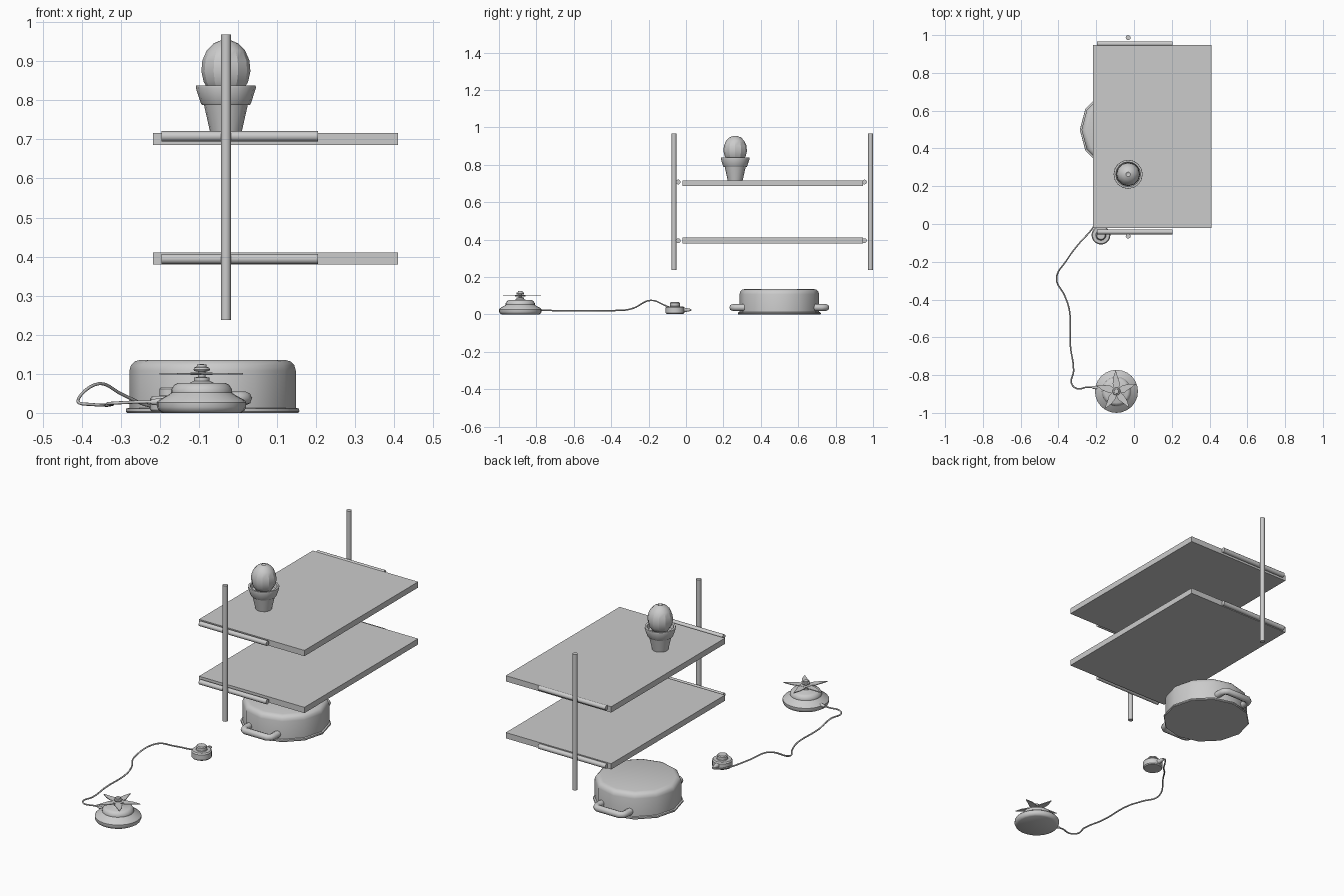
import bpy, bmesh, math
from mathutils import Vector

if "Cube" in bpy.data.objects:
    bpy.data.objects.remove(bpy.data.objects["Cube"])


def finish(name, bm, angle=35):
    bmesh.ops.remove_doubles(bm, verts=bm.verts, dist=1e-5)
    bmesh.ops.recalc_face_normals(bm, faces=bm.faces)
    me = bpy.data.meshes.new(name)
    bm.to_mesh(me)
    bm.free()
    ob = bpy.data.objects.new(name, me)
    bpy.context.collection.objects.link(ob)
    bpy.ops.object.select_all(action='DESELECT')
    ob.select_set(True)
    bpy.context.view_layer.objects.active = ob
    bpy.ops.object.shade_smooth_by_angle(angle=math.radians(angle))
    return ob


def lathe(name, profile, loc, sides, angle=35):
    """Spin (radius, z) points around a vertical axis."""
    bm = bmesh.new()
    rings = []
    for r, z in profile:
        if r == 0:
            rings.append([bm.verts.new((loc[0], loc[1], z))] * sides)
        else:
            rings.append([bm.verts.new((loc[0] + r * math.cos(2 * math.pi * i / sides),
                                        loc[1] + r * math.sin(2 * math.pi * i / sides), z))
                          for i in range(sides)])
    for a, b in zip(rings, rings[1:]):
        for i in range(sides):
            j = (i + 1) % sides
            bm.faces.new(list(dict.fromkeys((a[i], a[j], b[j], b[i]))))
    return finish(name, bm, angle)


def rod(name, a, b, r1, r2=None, sides=12):
    """Capped cylinder or cone between two points."""
    a, b = Vector(a), Vector(b)
    bm = bmesh.new()
    bmesh.ops.create_cone(bm, cap_ends=True, segments=sides, radius1=r1,
                          radius2=r1 if r2 is None else r2, depth=(b - a).length)
    bm.transform((b - a).to_track_quat('Z', 'Y').to_matrix().to_4x4())
    bmesh.ops.translate(bm, verts=bm.verts, vec=(a + b) / 2)
    return finish(name, bm)


def box(name, lo, hi):
    bm = bmesh.new()
    bmesh.ops.create_cube(bm, size=1)
    for v in bm.verts:
        v.co = [lo[i] + (v.co[i] + 0.5) * (hi[i] - lo[i]) for i in range(3)]
    return finish(name, bm)


def tube(name, points, r, smooth=True):
    """Round tube along a path."""
    cu = bpy.data.curves.new(name, 'CURVE')
    cu.dimensions = '3D'
    cu.bevel_depth = r
    cu.bevel_resolution = 2
    cu.resolution_u = 6
    cu.use_fill_caps = True
    if smooth:
        s = cu.splines.new('BEZIER')
        s.bezier_points.add(len(points) - 1)
        for bp, p in zip(s.bezier_points, points):
            bp.co = p
            bp.handle_left_type = bp.handle_right_type = 'AUTO'
    else:
        s = cu.splines.new('POLY')
        s.points.add(len(points) - 1)
        for sp, p in zip(s.points, points):
            sp.co = (*p, 1)
        s.use_smooth = True
    ob = bpy.data.objects.new(name, cu)
    bpy.context.collection.objects.link(ob)
    return ob


# Two shelves with a bar at each end
for level, z, bz in (("upper", 0.701, 0.708), ("lower", 0.395, 0.394)):
    box(level + "_shelf", (-0.218, -0.02, z - 0.0155), (0.409, 0.947, z + 0.0155))
    for end, y in (("front", -0.042), ("back", 0.954)):
        rod(f"{level}_{end}_bar", (-0.196, y, bz), (0.205, y, bz), 0.013)

# Upright posts
for end, y in (("front", -0.064), ("back", 0.987)):
    rod(end + "_post", (-0.031, y, 0.238), (-0.031, y, 0.968), 0.013)

# Plant pot with thick rim, and a round cactus in it
plant = (-0.031, 0.263)
lathe("plant_pot", [(0, 0.717), (0.040, 0.717), (0.056, 0.788), (0.061, 0.788),
                    (0.064, 0.792), (0.077, 0.832), (0.076, 0.838), (0.066, 0.838),
                    (0.060, 0.815), (0, 0.815)], plant, 16)
ball = [(0, 0.800)]
for k in range(1, 8):
    t = math.pi * k / 8.4
    ball.append((0.063 * math.sin(t), 0.880 - 0.076 * math.cos(t)))
ball += [(0.012, 0.954), (0, 0.947)]
lathe("cactus", ball, plant, 12, 25)

# Cooking pot with base flange
pot = (-0.065, 0.499)
lathe("cooking_pot", [(0, 0), (0.219, 0), (0.222, 0.004), (0.221, 0.011), (0.213, 0.013),
                      (0.213, 0.108), (0.209, 0.122), (0.199, 0.132), (0.184, 0.136),
                      (0, 0.136)], pot, 12, 40)

# Pot handles on both sides
for side, s in (("front", -1), ("back", 1)):
    path = [(-0.083, 0.17), (-0.083, 0.225), (-0.078, 0.241), (-0.064, 0.25),
            (0.064, 0.25), (0.078, 0.241), (0.083, 0.225), (0.083, 0.17)]
    tube(side + "_pot_handle", [(pot[0] + x, pot[1] + s * y, 0.037) for x, y in path],
         0.018, False)

# Blade unit base, hub and nut
base = (-0.093, -0.886)
lathe("blade_base", [(0, 0), (0.100, 0), (0.109, 0.005), (0.114, 0.015), (0.114, 0.027),
                     (0.109, 0.033), (0.082, 0.048), (0.078, 0.052), (0.078, 0.060),
                     (0.070, 0.072), (0.060, 0.077), (0.030, 0.077), (0.020, 0.082),
                     (0.020, 0.090), (0.010, 0.092), (0.010, 0.106), (0.019, 0.107),
                     (0.021, 0.111), (0.019, 0.116), (0.013, 0.118), (0.012, 0.124),
                     (0, 0.125)], base, 24)

# Five swept blades
bm = bmesh.new()
outline = ((0.024, -34), (0.045, -24), (0.068, -8), (0.112, 2), (0.075, 13), (0.045, 26), (0.024, 38))
for k in range(5):
    turn = 90 + 72 * k
    layers = []
    for dz in (0.098, 0.102):
        ring = [bm.verts.new((base[0] + r * math.cos(math.radians(turn + a)),
                              base[1] + r * math.sin(math.radians(turn + a)),
                              dz)) for r, a in outline]
        layers.append(ring)
    n = len(outline)
    bm.faces.new(layers[0][::-1])
    bm.faces.new(layers[1])
    for i in range(n):
        j = (i + 1) % n
        bm.faces.new((layers[0][i], layers[0][j], layers[1][j], layers[1][i]))
finish("blades", bm)
rod("blade_disc", (*base, 0.097), (*base, 0.103), 0.028, sides=20)

# Foot switch with button
switch = (-0.175, -0.059)
lathe("switch_body", [(0, 0.003), (0.046, 0.003), (0.050, 0.008), (0.050, 0.036),
                      (0.045, 0.043), (0.028, 0.043), (0.026, 0.045), (0.026, 0.061),
                      (0.022, 0.066), (0, 0.066)], switch, 20)

# Cable and its two strain reliefs
rod("switch_plug", (-0.176, -0.016, 0.024), (-0.178, 0.024, 0.024), 0.014, 0.006)
rod("base_plug", (-0.195, -0.867, 0.028), (-0.222, -0.864, 0.028), 0.010, 0.007)
tube("cable", [(-0.20, -0.866, 0.028), (-0.25, -0.864, 0.028), (-0.30, -0.872, 0.026),
               (-0.331, -0.843, 0.024), (-0.32, -0.78, 0.023), (-0.337, -0.642, 0.019),
               (-0.342, -0.457, 0.02), (-0.368, -0.377, 0.021), (-0.41, -0.292, 0.03),
               (-0.355, -0.19, 0.075), (-0.294, -0.107, 0.046), (-0.225, -0.03, 0.018),
               (-0.198, 0.012, 0.02), (-0.184, 0.026, 0.024), (-0.177, 0.018, 0.024)], 0.004)
